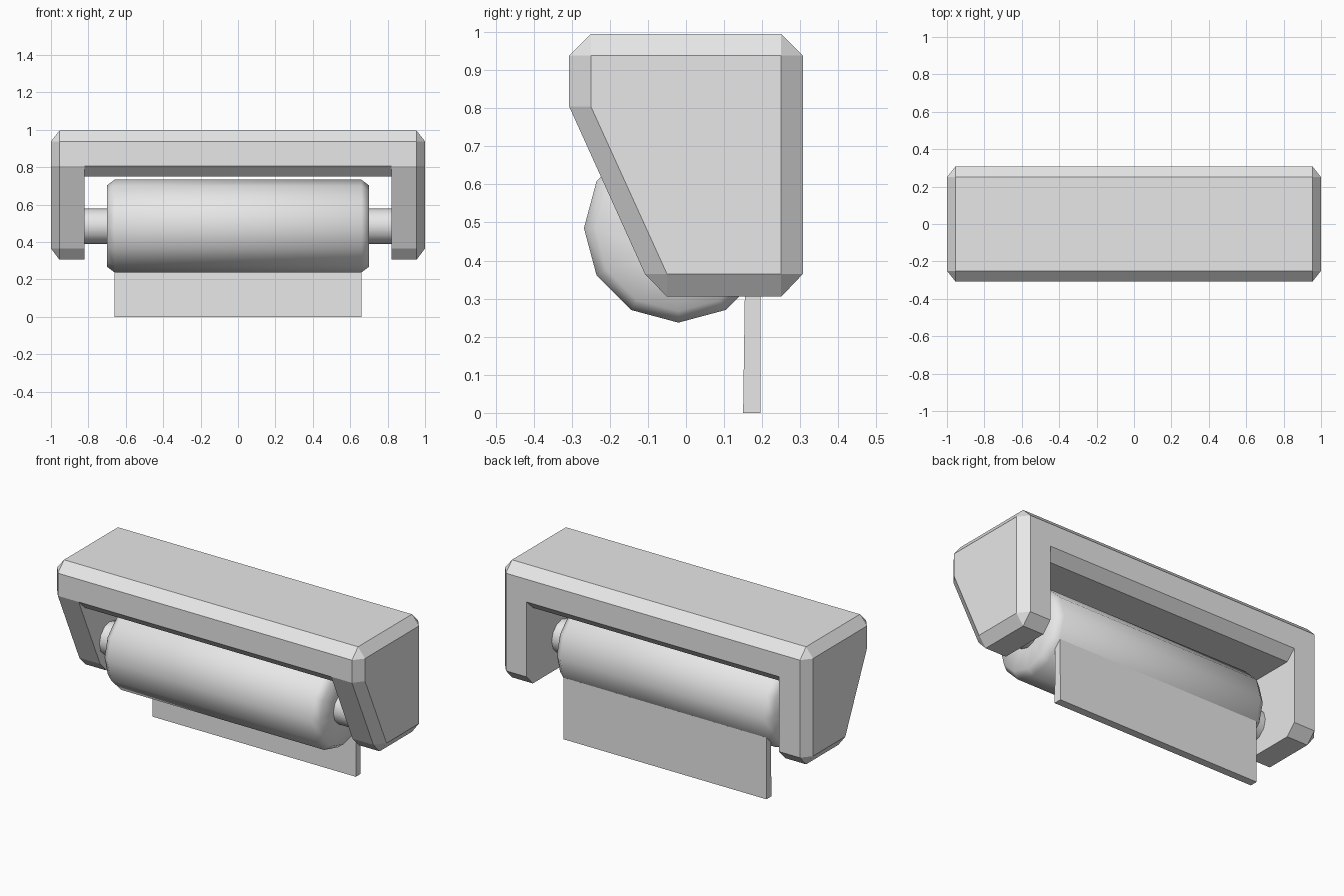
import bpy, bmesh, math

if "Cube" in bpy.data.objects:
    bpy.data.objects.remove(bpy.data.objects["Cube"])

grey = bpy.data.materials.new("light_grey")
grey.diffuse_color = (0.8, 0.8, 0.8, 1)
grey.use_nodes = True
grey.node_tree.nodes["Principled BSDF"].inputs["Base Color"].default_value = grey.diffuse_color


def loft(name, rings):
    """Skin a list of equal-length rings of 3D points and cap both ends."""
    bm = bmesh.new()
    vs = [[bm.verts.new(p) for p in ring] for ring in rings]
    n = len(vs[0])
    for a, b in zip(vs, vs[1:]):
        for i in range(n):
            j = (i + 1) % n
            bm.faces.new((a[i], a[j], b[j], b[i]))
    bm.faces.new(vs[0])
    bm.faces.new(vs[-1])
    # collapsed corners of the inset end caps
    bmesh.ops.remove_doubles(bm, verts=bm.verts, dist=1e-4)
    bmesh.ops.recalc_face_normals(bm, faces=bm.faces)
    me = bpy.data.meshes.new(name)
    bm.to_mesh(me)
    bm.free()
    me.materials.append(grey)
    ob = bpy.data.objects.new(name, me)
    bpy.context.collection.objects.link(ob)
    return ob


def section(x, profile):
    return [(x, y, z) for y, z in profile]


def activate(ob):
    bpy.ops.object.select_all(action='DESELECT')
    ob.select_set(True)
    bpy.context.view_layer.objects.active = ob


# bracket: chamfered side profile, with the end faces inset
outer = [(-0.307, 0.938), (-0.25, 0.995), (0.25, 0.995), (0.307, 0.938),
         (0.307, 0.365), (0.25, 0.305), (-0.05, 0.305), (-0.108, 0.365),
         (-0.307, 0.805)]
inset = [(-0.25, 0.938), (-0.25, 0.938), (0.25, 0.938), (0.25, 0.938),
         (0.25, 0.365), (0.25, 0.365), (-0.05, 0.365), (-0.05, 0.365),
         (-0.25, 0.805)]
bracket = loft("bracket", [section(-1, inset), section(-0.955, outer),
                           section(0.955, outer), section(1, inset)])

# opening between the arms, with chamfered lower edges on the top bar
gap = [(-0.407, 0.0), (-0.407, 0.9015), (-0.25, 0.75),
       (0.25, 0.75), (0.407, 0.9015), (0.407, 0.0)]
cutter = loft("opening_cutter", [section(-0.82, gap), section(0.82, gap)])
cutter.hide_render = True
cut = bracket.modifiers.new("opening", 'BOOLEAN')
cut.operation = 'DIFFERENCE'
cut.solver = 'EXACT'
cut.object = cutter
activate(bracket)
bpy.ops.object.modifier_apply(modifier=cut.name)
bpy.data.objects.remove(cutter)

# paper roll with its spindle, turned about the x axis
half = [(0.66, 0.248), (0.70, 0.218), (0.70, 0.095), (0.825, 0.095)]
lathe = [(-x, r) for x, r in reversed(half)] + half
CY, CZ, SIDES = -0.02, 0.485, 12
roll = loft("paper_roll", [
    [(x, CY + r * math.cos(k * math.tau / SIDES),
      CZ + r * math.sin(k * math.tau / SIDES)) for k in range(SIDES)]
    for x, r in lathe])
activate(roll)
bpy.ops.object.shade_smooth_by_angle(angle=math.radians(60))

# loose sheet hanging from the back of the roll
sheet = [(0.195, 0.361), (0.196, 0.0), (0.15, 0.0), (0.155, 0.345)]
loft("hanging_sheet", [section(-0.66, sheet), section(0.66, sheet)])
